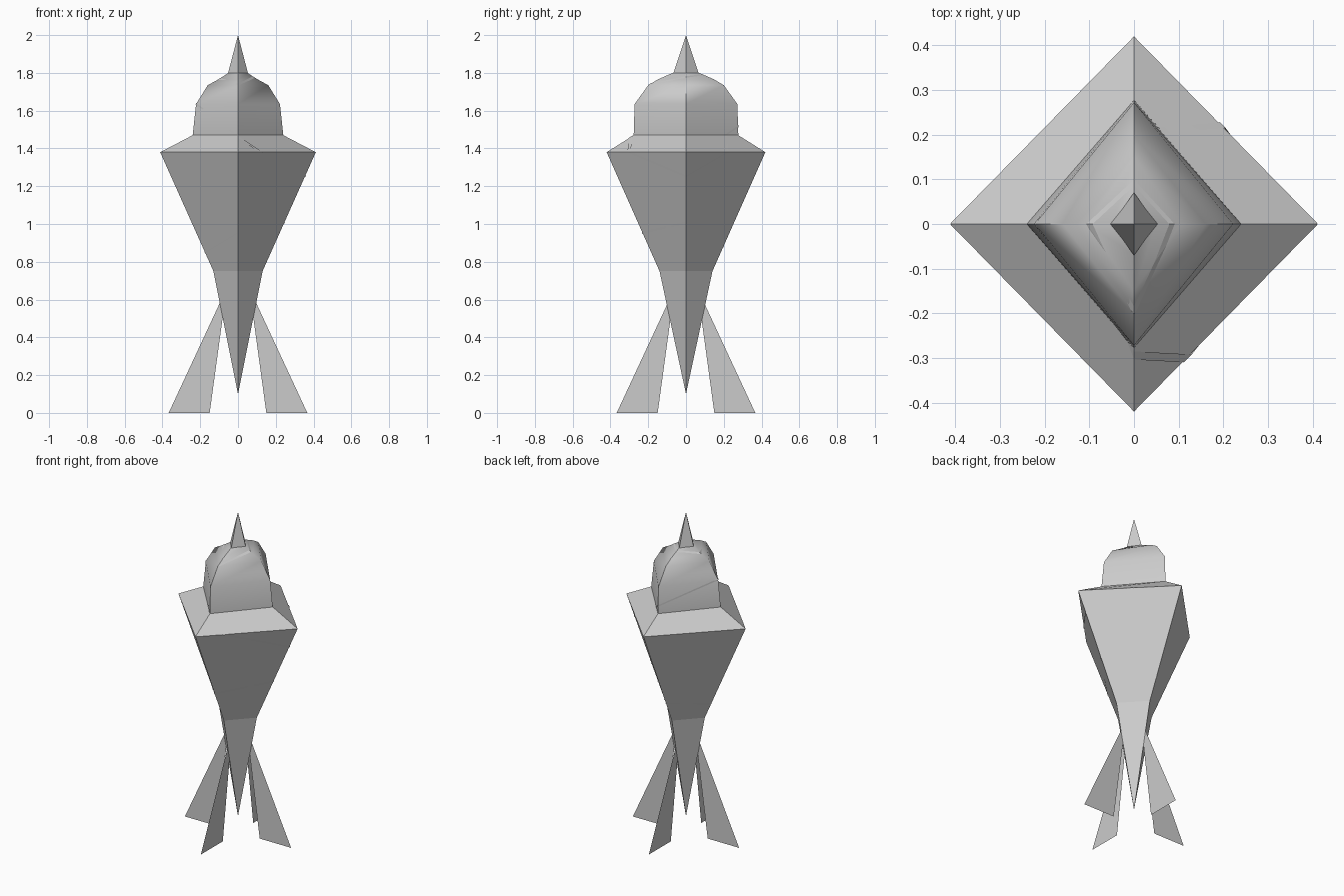
import bpy, bmesh, math
from mathutils import Vector

if "Cube" in bpy.data.objects:
    bpy.data.objects.remove(bpy.data.objects["Cube"])

# Half-width in x, half-depth in y, height
BODY = [(0, 0, 0.10), (0.13, 0.14, 0.75), (0.412, 0.42, 1.38)]
COLLAR = [BODY[-1], (0.24, 0.277, 1.47)]
HEAD = [COLLAR[-1], (0.222, 0.272, 1.635), (0.16, 0.20, 1.735),
        (0.105, 0.15, 1.765), (0.05, 0.07, 1.80)]
SPIKE = [(0.055, 0.07, 1.79), (0, 0, 2.0)]


def diamond_mesh(profile):
    """Stack four-sided diamond sections; zero-size sections become points."""
    bm = bmesh.new()
    rings = []
    for rx, ry, z in profile:
        rings.append([bm.verts.new((rx * x, ry * y, z))
                      for x, y in ((1, 0), (0, 1), (-1, 0), (0, -1))])
    for low, high in zip(rings, rings[1:]):
        for i in range(4):
            j = (i + 1) % 4
            bm.faces.new((low[i], low[j], high[j], high[i]))
    bmesh.ops.remove_doubles(bm, verts=bm.verts, dist=0.0001)
    return bm


def finish(bm, name, smooth=False):
    bmesh.ops.recalc_face_normals(bm, faces=bm.faces)
    mesh = bpy.data.meshes.new(name)
    bm.to_mesh(mesh)
    bm.free()
    obj = bpy.data.objects.new(name, mesh)
    bpy.context.collection.objects.link(obj)
    if smooth:
        bpy.ops.object.select_all(action='DESELECT')
        obj.select_set(True)
        bpy.context.view_layer.objects.active = obj
        bpy.ops.object.shade_smooth_by_angle(angle=math.radians(50))
    return obj


# Main tapered solid, sloping shoulder, rounded head and top spike
finish(diamond_mesh(BODY), "body")
finish(diamond_mesh(COLLAR), "collar")
finish(diamond_mesh(HEAD), "head", smooth=True)
finish(diamond_mesh(SPIKE), "spike")


def seam(name, height, slope_x, slope_y, half=0.004):
    """Thin raised band where a tilted plane crosses the outer surface."""
    bm = diamond_mesh(BODY + COLLAR[1:] + HEAD[1:])
    normal = Vector((-slope_x, -slope_y, 1)).normalized()
    centre = Vector((0, 0, height))
    for side in (1, -1):
        bmesh.ops.bisect_plane(bm, geom=bm.verts[:] + bm.edges[:] + bm.faces[:],
                               plane_co=centre + normal * half * side,
                               plane_no=normal * side, clear_outer=True)
    for v in bm.verts:
        v.co.x *= 1.01
        v.co.y *= 1.01
    finish(bm, name)


# Slanted seams
seam("lower_seam", 0.914, 0.38, -0.17)
seam("shoulder_seam", 1.49, -0.67, 0.10)
seam("crown_seam", 1.774, 0.05, 0.18)

# Four flat triangular legs
for i, name in enumerate(("right", "back", "left", "front")):
    a = i * math.pi / 2
    bm = bmesh.new()
    bm.faces.new([bm.verts.new((r * math.cos(a), r * math.sin(a), z))
                  for r, z in ((0.06, 0.66), (0.15, 0), (0.367, 0))])
    finish(bm, name + "_leg")
